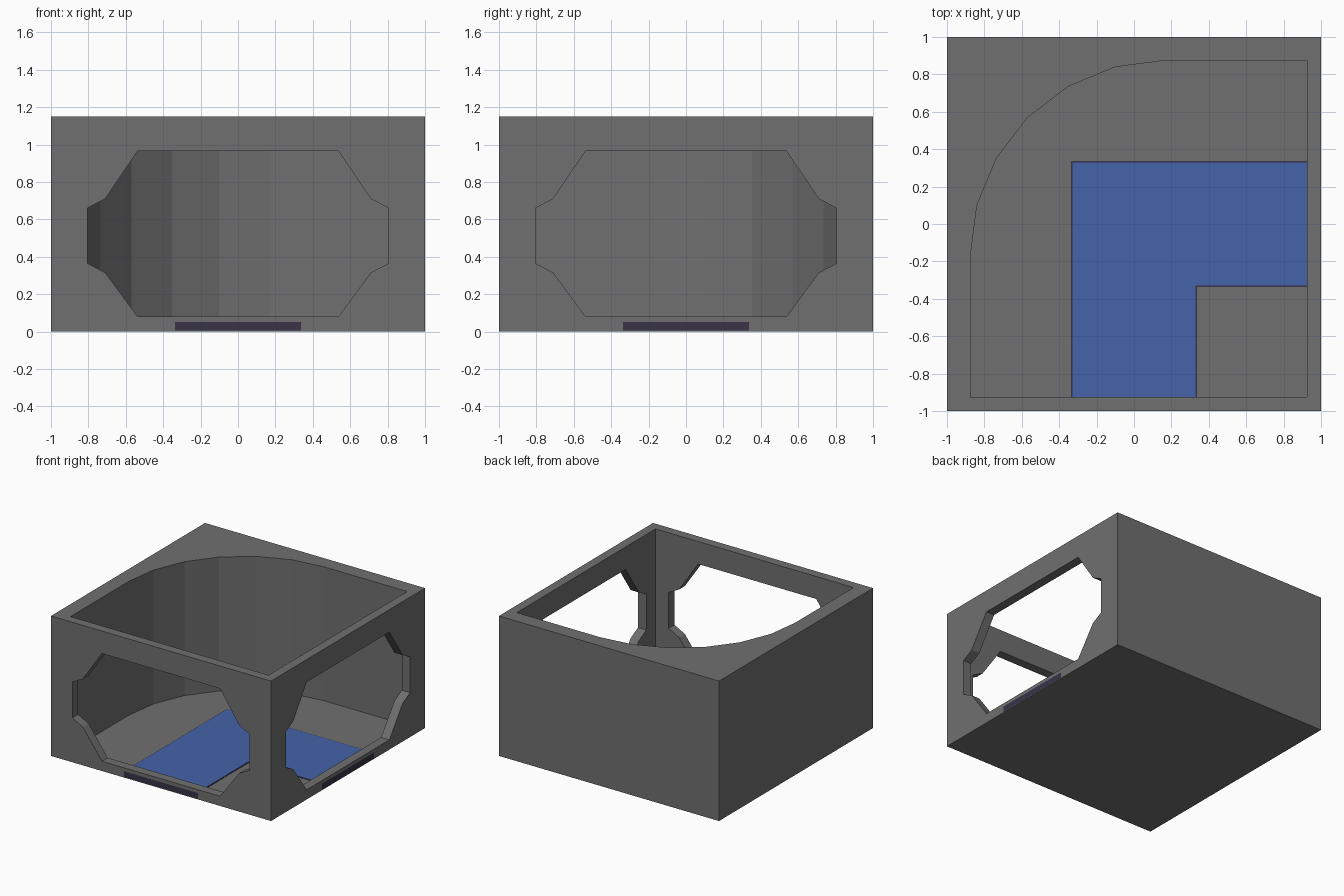
import bpy, bmesh, math

if "Cube" in bpy.data.objects:
    bpy.data.objects.remove(bpy.data.objects["Cube"])


def material(name, rgb):
    m = bpy.data.materials.new(name)
    m.diffuse_color = (*rgb, 1)
    m.use_nodes = True
    m.node_tree.nodes["Principled BSDF"].inputs["Base Color"].default_value = m.diffuse_color
    return m


def prism(name, pts, lo, hi, place, mat=None):
    """Extrude a 2D outline between lo and hi; place maps (u, v, depth) to xyz."""
    bm = bmesh.new()
    rings = [[bm.verts.new(place(u, v, d)) for u, v in pts] for d in (lo, hi)]
    bm.faces.new(rings[0])
    bm.faces.new(rings[1])
    n = len(pts)
    for i in range(n):
        j = (i + 1) % n
        bm.faces.new((rings[0][i], rings[0][j], rings[1][j], rings[1][i]))
    bmesh.ops.recalc_face_normals(bm, faces=bm.faces)
    me = bpy.data.meshes.new(name)
    bm.to_mesh(me)
    bm.free()
    ob = bpy.data.objects.new(name, me)
    bpy.context.collection.objects.link(ob)
    if mat:
        me.materials.append(mat)
    return ob


def cut(target, cutter):
    cutter.hide_render = True
    mod = target.modifiers.new("cut", 'BOOLEAN')
    mod.operation = 'DIFFERENCE'
    mod.solver = 'EXACT'
    mod.object = cutter
    bpy.context.view_layer.objects.active = target
    bpy.ops.object.modifier_apply(modifier=mod.name)
    bpy.data.objects.remove(cutter)


def flat(u, v, d):
    return (u, v, d)


def front(u, v, d):
    return (u, -d, v)


def side(u, v, d):
    return (d, u, v)


def l_shape(s, end):
    return [(-s, -end), (s, -end), (s, -s), (end, -s), (end, s), (-s, s)]


grey = material("stone_grey", (0.16, 0.16, 0.16))
dark = material("dark_lining", (0.04, 0.033, 0.065))
blue = material("water_blue", (0.06, 0.125, 0.40))

# Outer block
shell = prism("outer_shell", [(-1, -1), (1, -1), (1, 1), (-1, 1)], 0, 1.15, flat, grey)

# Open cavity with one large rounded corner
arc = [(0.17 + 1.045 * math.cos(math.radians(a)), -0.17 + 1.045 * math.sin(math.radians(a)))
       for a in range(90, 181, 15)]
cavity = [(-0.875, -0.925), (0.925, -0.925), (0.925, 0.875)] + arc
cut(shell, prism("cavity_cutter", cavity, 0.05, 1.4, flat))

# Matching windows in the front and right walls
half = [(0.537, 0.08), (0.71, 0.315), (0.805, 0.365),
        (0.805, 0.66), (0.71, 0.71), (0.537, 0.965)]
window = half + [(-u, v) for u, v in reversed(half)]
for place in (front, side):
    cut(shell, prism("window_cutter", window, 0.85, 1.2, place))

# Slot for the channel running out through both open walls
cut(shell, prism("channel_cutter", l_shape(0.337, 1.1), 0.005, 0.052, flat))

# Channel lining and the coloured surface on top
prism("channel_lining", l_shape(0.337, 1.0), 0.005, 0.052, flat, dark)
prism("channel_surface", l_shape(0.329, 0.925), 0.051, 0.054, flat, blue)
